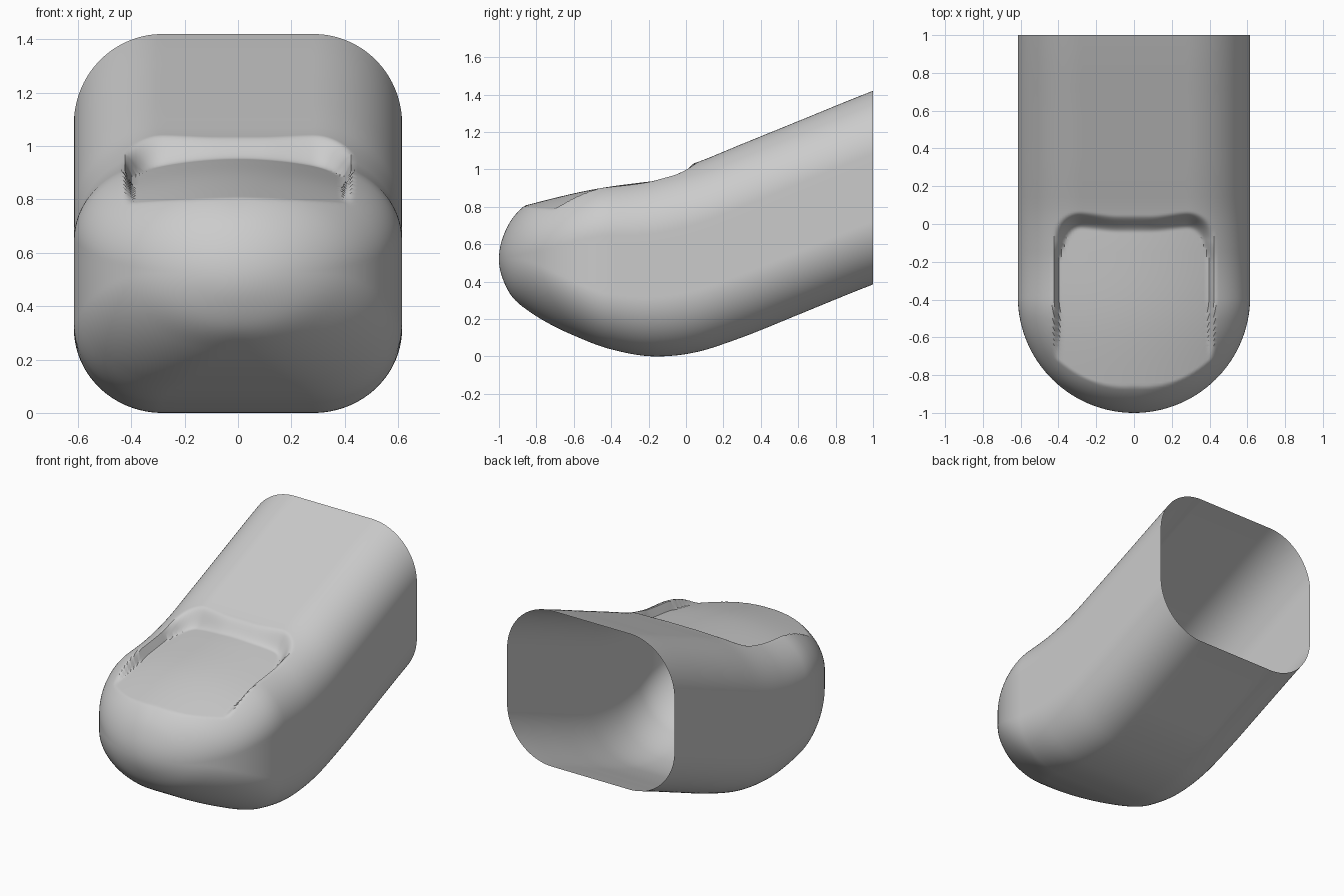
import bpy, bmesh
from math import sin, cos, pi, sqrt, hypot

if "Cube" in bpy.data.objects:
    bpy.data.objects.remove(bpy.data.objects["Cube"])


def curve(points, x):
    """Smooth interpolation through (x, value) points."""
    n = len(points)
    x = min(max(x, points[0][0]), points[-1][0])
    i = 0
    while i < n - 2 and x > points[i + 1][0]:
        i += 1

    def slope(k):
        a, b = points[max(k - 1, 0)], points[min(k + 1, n - 1)]
        if 0 < k < n - 1:
            c = points[k]
            h0, h1 = c[0] - a[0], b[0] - c[0]
            return ((c[1] - a[1]) / h0 * h1 + (b[1] - c[1]) / h1 * h0) / (h0 + h1)
        return (b[1] - a[1]) / (b[0] - a[0])
    (x0, v0), (x1, v1) = points[i], points[i + 1]
    h = x1 - x0
    t = (x - x0) / h
    return (v0 * (1 + 2 * t) * (1 - t) ** 2 + h * slope(i) * t * (1 - t) ** 2
            + v1 * t * t * (3 - 2 * t) + h * slope(i + 1) * t * t * (t - 1))


def smooth(a, b, x):
    t = min(max((x - a) / (b - a), 0), 1)
    return t * t * (3 - 2 * t)


# Side profiles (y, z); interpolated over sqrt(y + 1) so the tip is round
def tip_space(pts):
    return [(sqrt(y + 1), z) for y, z in pts]


TOP = tip_space([(-1, .52), (-.98, .635), (-.93, .735), (-.86, .808), (-.7, .878), (-.5, .925),
                 (-.15, .978), (.05, 1.035), (.3, 1.136), (.6, 1.258), (1, 1.42)])
BOTTOM = tip_space([(-1, .52), (-.98, .415), (-.93, .32), (-.83, .235), (-.6, .112), (-.4, .038),
                    (-.15, 0), (.05, .022), (.3, .102), (.6, .223), (1, .385)])
NAIL = [(-1, .77), (-.86, .807), (-.5, .892), (-.15, .94), (.1, .965)]
R = .615


def section(y):
    """Rounded-rectangle ring that turns elliptical toward the tip."""
    s = sqrt(y + 1)
    top, bot = curve(TOP, s), curve(BOTTOM, s)
    w = R if y > R - 1 else sqrt(max(R * R - (y + 1 - R) ** 2, 0))
    h, mid = (top - bot) / 2, (top + bot) / 2
    k = 1 - smooth(-1.05, -.4, y)
    rx, rz = w * (.54 + .46 * k), h * (.65 + .35 * k)
    ring = []
    # corner sign, arc start, straight steps that follow the arc
    for sx, sz, a0, steps in ((1, 1, 0, 44), (-1, 1, pi / 2, 8), (-1, -1, pi, 12), (1, -1, 1.5 * pi, 8)):
        cx, cz = sx * (w - rx), mid + sz * (h - rz)
        for j in range(37):
            a = a0 + pi / 2 * j / 36
            ring.append((cx + rx * cos(a), cz + rz * sin(a)))
        x0, z0 = ring[-1]
        nx = -cx if sx * sz > 0 else cx
        nz = cz if sx * sz > 0 else 2 * mid - cz
        a = a0 + pi / 2
        x1, z1 = nx + rx * cos(a), nz + rz * sin(a)
        ring += [(x0 + (x1 - x0) * t / steps, z0 + (z1 - z0) * t / steps) for t in range(1, steps)]
    return ring, mid


def press_nail(x, y, z):
    """Sink the nail bed below the skin, leaving a raised fold around it."""
    r = .15
    back = .045 + .02 * smooth(.08, .3, abs(x))
    qx, qy = abs(x) - .43 + r, y - back + r
    d = hypot(max(qx, 0), max(qy, 0)) + min(max(qx, qy), 0) - r
    width = .04 + .05 * smooth(-.2, -.03, y)
    nail = curve(NAIL, y) - .06 * (x / .41) ** 2
    return z + (min(z, nail) - z) * smooth(0, width, -d)


# Finger body: skin lofted along y, open at the back
ys = [-1 + .16 * (i / 24) ** 2 for i in range(1, 25)]
ys += [-.84 + .98 * i / 110 for i in range(1, 111)]
ys += [.14 + .86 * i / 12 for i in range(1, 13)]
bm = bmesh.new()
rings = []
for y in ys:
    pts, mid = section(y)
    rings.append([bm.verts.new((x, y, press_nail(x, y, z) if z > mid else z)) for x, z in pts])
tip = bm.verts.new((0, -1, .52))
n = len(rings[0])
for j in range(n):
    bm.faces.new((tip, rings[0][j], rings[0][(j + 1) % n]))
    for a, b in zip(rings, rings[1:]):
        bm.faces.new((a[j], b[j], b[(j + 1) % n], a[(j + 1) % n]))
bmesh.ops.recalc_face_normals(bm, faces=bm.faces)
mesh = bpy.data.meshes.new("fingertip")
bm.to_mesh(mesh)
bm.free()
finger = bpy.data.objects.new("fingertip", mesh)
bpy.context.collection.objects.link(finger)
bpy.context.view_layer.objects.active = finger
finger.select_set(True)
bpy.ops.object.shade_smooth_by_angle(angle=.6)
